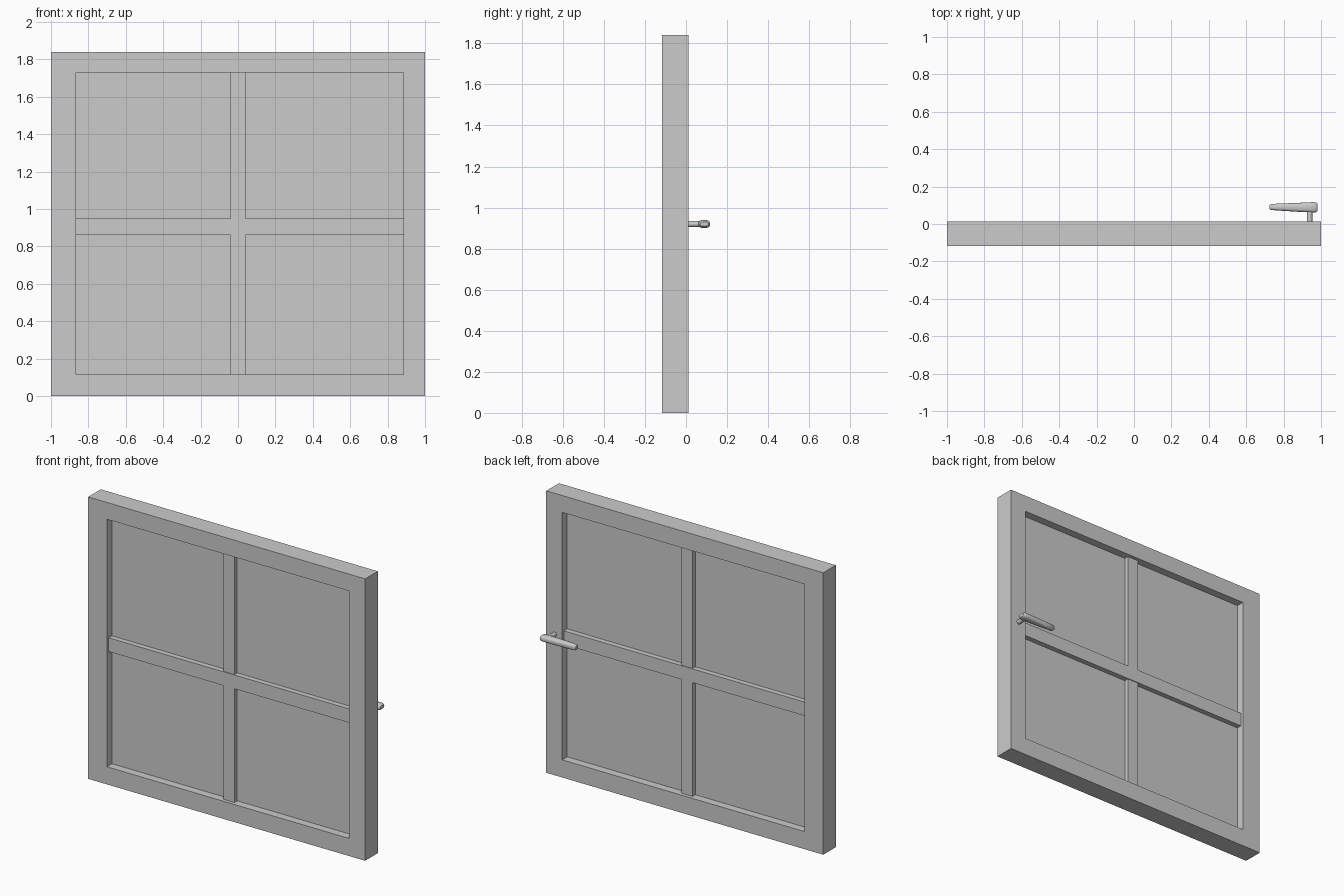
import bpy, math

if "Cube" in bpy.data.objects:
    bpy.data.objects.remove(bpy.data.objects["Cube"])

FRONT, BACK = -0.117, 0.013            # frame faces along y
X0, X1, Z0, Z1 = -0.865, 0.885, 0.115, 1.73   # window opening


def make(name, verts, faces, smooth=False):
    mesh = bpy.data.meshes.new(name)
    mesh.from_pydata(verts, [], faces)
    obj = bpy.data.objects.new(name, mesh)
    bpy.context.collection.objects.link(obj)
    bpy.context.view_layer.objects.active = obj
    bpy.ops.object.select_all(action='DESELECT')
    obj.select_set(True)
    bpy.ops.object.mode_set(mode='EDIT')
    bpy.ops.mesh.select_all(action='SELECT')
    bpy.ops.mesh.normals_make_consistent(inside=False)
    bpy.ops.object.mode_set(mode='OBJECT')
    if smooth:
        bpy.ops.object.shade_smooth_by_angle(angle=math.radians(40))
    return obj


def box(name, x0, x1, y0, y1, z0, z1):
    bpy.ops.mesh.primitive_cube_add(
        size=1, location=((x0 + x1) / 2, (y0 + y1) / 2, (z0 + z1) / 2))
    obj = bpy.context.object
    obj.name = name
    obj.scale = (x1 - x0, y1 - y0, z1 - z0)
    bpy.ops.object.transform_apply(location=False, rotation=False, scale=True)
    return obj


def rect(x0, x1, z0, z1, y):
    return [(x0, y, z0), (x1, y, z0), (x1, y, z1), (x0, y, z1)]


# Outer frame: one continuous ring with a rectangular opening
loops = [rect(-1, 1, 0, 1.84, FRONT), rect(X0, X1, Z0, Z1, FRONT),
         rect(X0, X1, Z0, Z1, BACK), rect(-1, 1, 0, 1.84, BACK)]
faces = []
for a in range(4):
    b = (a + 1) % 4
    for i in range(4):
        j = (i + 1) % 4
        faces.append((a * 4 + i, a * 4 + j, b * 4 + j, b * 4 + i))
make("frame", sum(loops, []), faces)

# Pane and crossing bars, proud of the pane on both sides
box("pane", X0, X1, -0.065, -0.039, Z0, Z1)
box("horizontal_bar", X0, X1, -0.099, -0.005, 0.86, 0.95)
box("upper_vertical_bar", -0.04, 0.04, -0.094, -0.010, 0.95, Z1)
box("lower_vertical_bar", -0.04, 0.04, -0.094, -0.010, Z0, 0.86)

# Handle post
bpy.ops.mesh.primitive_cylinder_add(
    vertices=16, radius=0.015, depth=0.065, location=(0.939, 0.0435, 0.92),
    rotation=(math.pi / 2, 0, 0))
bpy.context.object.name = "handle_post"
bpy.ops.object.shade_smooth_by_angle(angle=math.radians(40))

# Handle lever: tapered loft with rounded ends (x, y centre, half depth, half height)
sections = [(0.725, 0.091, 0.011, 0.013), (0.731, 0.091, 0.016, 0.018),
            (0.80, 0.090, 0.020, 0.020), (0.90, 0.089, 0.025, 0.020),
            (0.962, 0.089, 0.028, 0.019), (0.974, 0.089, 0.026, 0.016),
            (0.98, 0.089, 0.020, 0.011)]
N = 16
verts, faces = [], []
for x, cy, ry, rz in sections:
    for i in range(N):
        c, s = math.cos(2 * math.pi * i / N), math.sin(2 * math.pi * i / N)
        verts.append((x, cy + ry * math.copysign(abs(c) ** 0.7, c),
                      0.92 + rz * math.copysign(abs(s) ** 0.7, s)))
for k in range(len(sections) - 1):
    for i in range(N):
        j = (i + 1) % N
        faces.append((k * N + i, k * N + j, (k + 1) * N + j, (k + 1) * N + i))
last = (len(sections) - 1) * N
faces += [tuple(range(N)), tuple(range(last, last + N))]
make("handle_lever", verts, faces, smooth=True)
